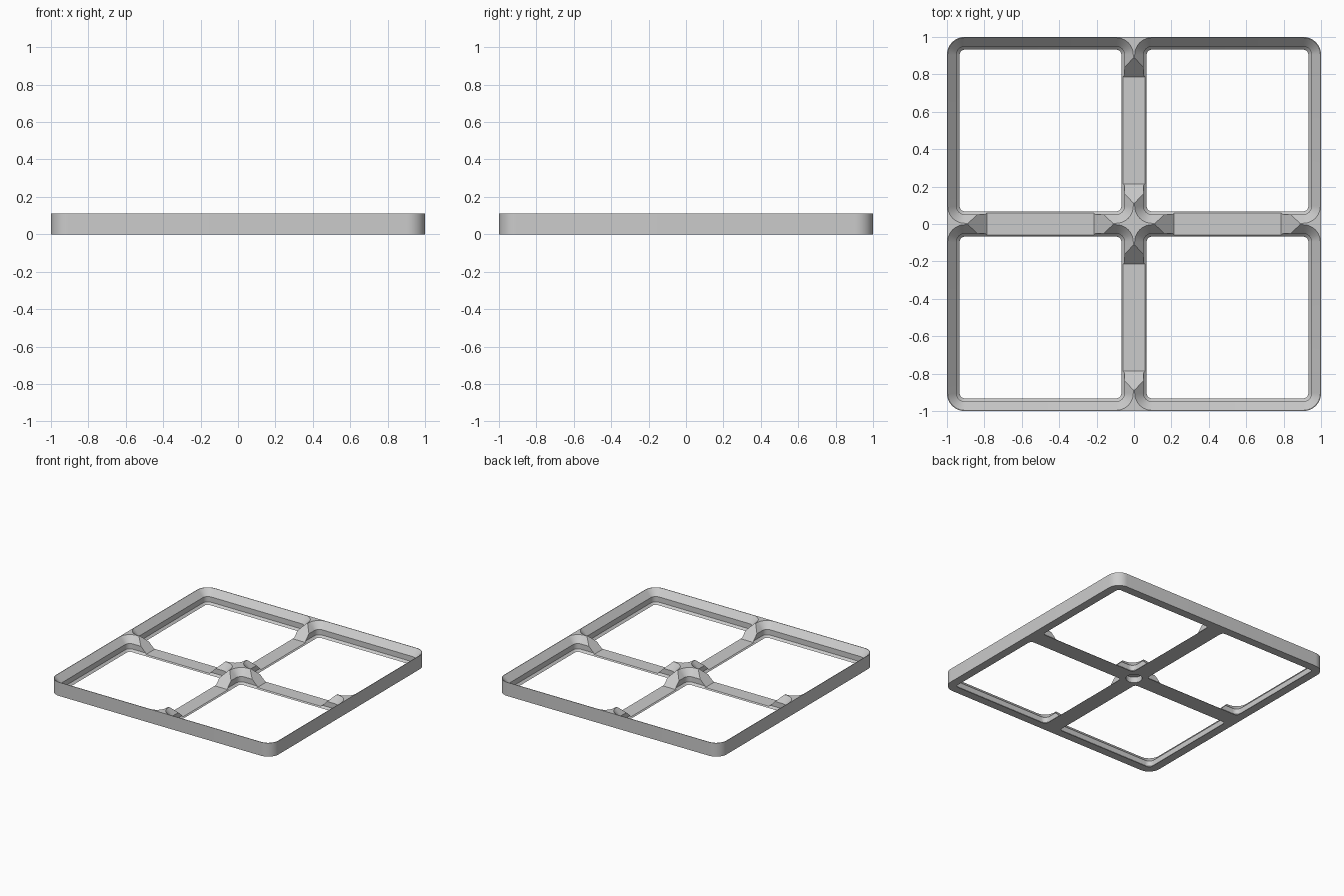
import bpy, bmesh, math

if "Cube" in bpy.data.objects:
    bpy.data.objects.remove(bpy.data.objects["Cube"])

HEIGHT = 0.1107
CORNER = 0.095      # corner radius of the outline
BAR_TOP = 0.009     # thickness of the low crossbars

grey = bpy.data.materials.new("light grey")
grey.diffuse_color = (0.6, 0.6, 0.6, 1)
grey.use_nodes = True
grey.node_tree.nodes["Principled BSDF"].inputs["Base Color"].default_value = grey.diffuse_color


def rounded_square(half, radius, steps=12):
    """Outline points of a square with rounded corners."""
    pts = []
    for k in range(4):
        a0 = k * math.pi / 2
        cx = (half - radius) * (1 if k in (0, 3) else -1)
        cy = (half - radius) * (1 if k in (0, 1) else -1)
        for i in range(steps + 1):
            a = a0 + i / steps * math.pi / 2
            pts.append((cx + radius * math.cos(a), cy + radius * math.sin(a)))
    return pts


def loft(name, rings):
    """Closed solid through a stack of matching rings of 3D points."""
    bm = bmesh.new()
    loops = [[bm.verts.new(p) for p in ring] for ring in rings]
    n = len(loops[0])
    for low, high in zip(loops, loops[1:]):
        for i in range(n):
            j = (i + 1) % n
            bm.faces.new((low[i], low[j], high[j], high[i]))
    bm.faces.new(loops[0][::-1])
    bm.faces.new(loops[-1])
    bmesh.ops.recalc_face_normals(bm, faces=bm.faces)
    mesh = bpy.data.meshes.new(name)
    bm.to_mesh(mesh)
    bm.free()
    mesh.materials.append(grey)
    obj = bpy.data.objects.new(name, mesh)
    bpy.context.collection.objects.link(obj)
    return obj


# Solid slab with rounded corners
outline = rounded_square(1.0, CORNER)
frame = loft("grid_frame", [[(x, y, z) for x, y in outline] for z in (0, HEIGHT)])

cutters = []

# Stepped pockets: (inset from cell edge, height)
pocket_profile = [(0.0679, -0.05), (0.0679, 0.0), (0.0512, 0.0167),
                  (0.0512, 0.0595), (0.004, HEIGHT), (0.004, HEIGHT + 0.05)]
for sx in (-0.5, 0.5):
    for sy in (-0.5, 0.5):
        rings = [[(x + sx, y + sy, z) for x, y in rounded_square(0.5 - d, CORNER - d)]
                 for d, z in pocket_profile]
        cutters.append(loft("pocket_cutter", rings))

# Sloped notches that lower the middle of each crossbar
top = 0.15
near, far, rise = 0.214, 0.786, top - BAR_TOP
section = [(near, BAR_TOP), (far, BAR_TOP), (far + rise, top), (near - rise, top)]
for k in range(4):
    c, s = round(math.cos(k * math.pi / 2)), round(math.sin(k * math.pi / 2))
    rings = [[(c * r - s * w, s * r + c * w, z) for r, z in section]
             for w in (-0.085, 0.085)]
    cutters.append(loft("notch_cutter", rings))

# Blind round hole under the centre
circle = [(0.06 * math.cos(i * math.pi / 16), 0.06 * math.sin(i * math.pi / 16))
          for i in range(32)]
cutters.append(loft("hole_cutter", [[(x, y, z) for x, y in circle] for z in (-0.05, 0.045)]))

# Cut everything out of the slab
bpy.context.view_layer.objects.active = frame
frame.select_set(True)
for cutter in cutters:
    mod = frame.modifiers.new("cut", 'BOOLEAN')
    mod.operation = 'DIFFERENCE'
    mod.solver = 'EXACT'
    mod.object = cutter
    bpy.ops.object.modifier_apply(modifier=mod.name)
for cutter in cutters:
    bpy.data.objects.remove(cutter, do_unlink=True)

# Smooth corners, sharp edges
bpy.ops.object.shade_smooth_by_angle(angle=math.radians(25))
